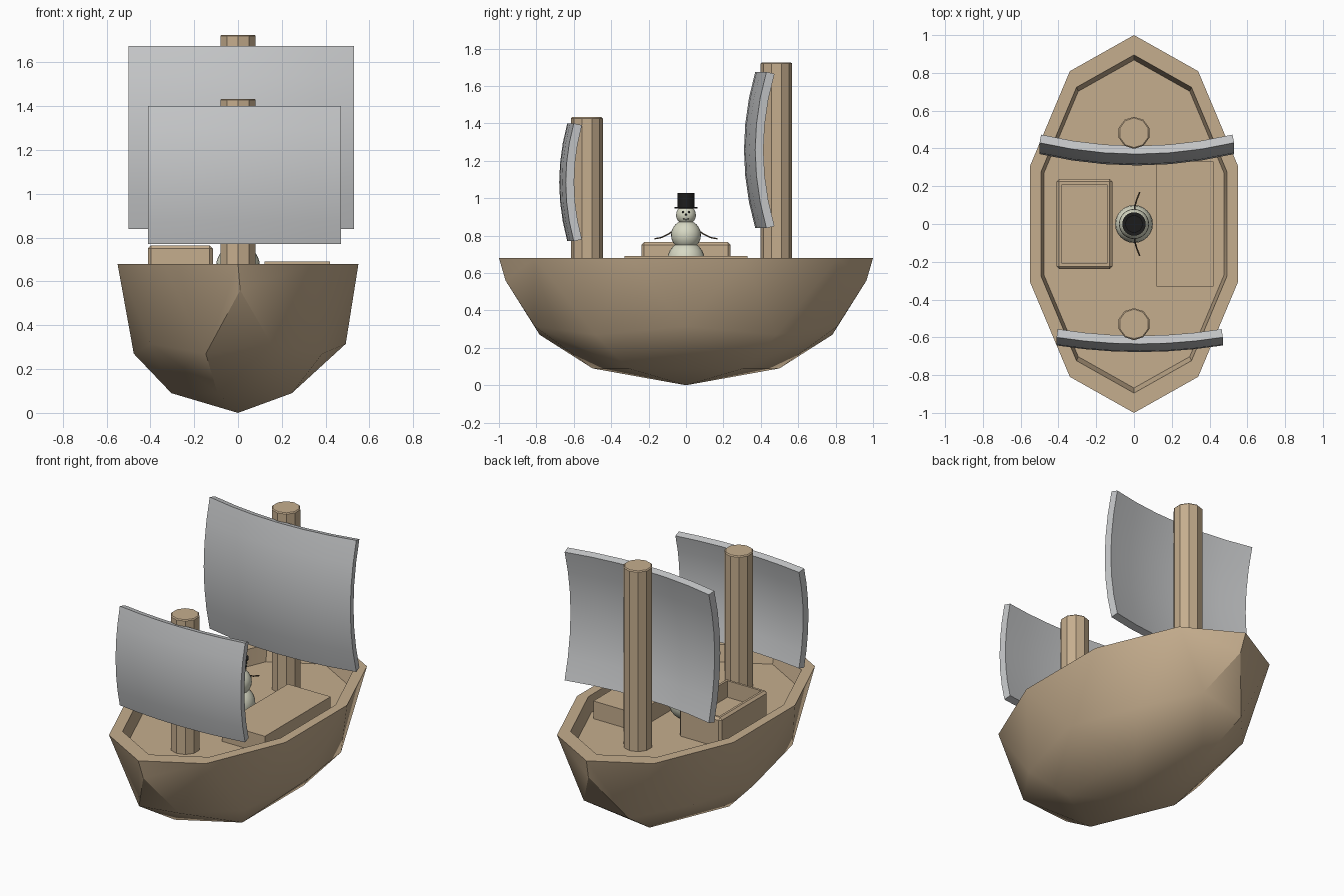
import bpy, bmesh, math
from mathutils import Vector, Matrix

cube = bpy.data.objects.get("Cube")
if cube:
    bpy.data.objects.remove(cube, do_unlink=True)


def material(name, rgb):
    m = bpy.data.materials.new(name)
    m.use_nodes = True
    m.diffuse_color = (*rgb, 1)
    m.node_tree.nodes["Principled BSDF"].inputs["Base Color"].default_value = (*rgb, 1)
    return m


WOOD = material("wood", (0.56, 0.42, 0.27))
CLOTH = material("sail cloth", (0.57, 0.58, 0.59))
SNOW = material("snow", (0.68, 0.69, 0.55))
BLACK = material("black", (0.012, 0.012, 0.012))
TWIG = material("twig", (0.10, 0.07, 0.04))
DECK = 0.58


def finish(name, bm, mat, angle=30):
    bmesh.ops.recalc_face_normals(bm, faces=bm.faces)
    me = bpy.data.meshes.new(name)
    bm.to_mesh(me)
    bm.free()
    me.materials.append(mat)
    me.shade_smooth()
    me.set_sharp_from_angle(angle=math.radians(angle))
    ob = bpy.data.objects.new(name, me)
    bpy.context.collection.objects.link(ob)
    return ob


def cylinder(name, mat, x, y, z0, z1, r, sides, bevel=0.0):
    bm = bmesh.new()
    bmesh.ops.create_cone(bm, cap_ends=True, segments=sides, radius1=r, radius2=r, depth=z1 - z0,
                          matrix=Matrix.Translation((x, y, (z0 + z1) / 2)))
    if bevel:
        top = [e for e in bm.edges if all(v.co.z > z1 - 1e-4 for v in e.verts)]
        bmesh.ops.bevel(bm, geom=top, offset=bevel, segments=1, affect='EDGES')
    return finish(name, bm, mat)


def ball(name, mat, centre, r, seg=24):
    bm = bmesh.new()
    bmesh.ops.create_uvsphere(bm, u_segments=seg, v_segments=seg // 2, radius=r,
                              matrix=Matrix.Translation(centre))
    return finish(name, bm, mat, 60)


def box(name, lo, hi, bevel=0.0, wall=0.0, floor=0.0):
    lo, hi = Vector(lo), Vector(hi)
    bm = bmesh.new()
    bmesh.ops.create_cube(bm, size=1, matrix=Matrix.Translation((lo + hi) / 2) @ Matrix.Diagonal((*(hi - lo), 1)))
    if bevel:
        edges = [e for e in bm.edges if max(v.co.z for v in e.verts) > hi.z - 1e-4]
        bmesh.ops.bevel(bm, geom=edges, offset=bevel, segments=1, affect='EDGES')
    if wall:
        # Hollow out the top
        top = max(bm.faces, key=lambda f: f.calc_center_median().z)
        bmesh.ops.inset_region(bm, faces=[top], thickness=wall)
        ext = bmesh.ops.extrude_discrete_faces(bm, faces=[top])["faces"][0]
        for v in ext.verts:
            v.co.z = floor
    return finish(name, bm, WOOD, 20)


# Hull: lower half of a coarse icosphere, then rim, inner wall and deck
bm = bmesh.new()
bmesh.ops.create_icosphere(bm, subdivisions=2, radius=1)
bmesh.ops.delete(bm, geom=[v for v in bm.verts if v.co.z > 0.05], context='VERTS')
LEVELS = ((-1, 0.0, 1), (-0.851, 0.09, 1), (-0.526, 0.315, 1), (-0.447, 0.27, 0.92), (0, 0.68, 1))
for v in bm.verts:
    _, z, s = min(LEVELS, key=lambda l: abs(l[0] - v.co.z))
    v.co = (v.co.x * 0.578 * s, v.co.y * s, z)
# Upright stem at bow and stern
for side in (-1, 1):
    tip = min(bm.verts, key=lambda v: (v.co - Vector((0, side, 0.68))).length)
    edge = next(e for e in tip.link_edges if abs(e.other_vert(tip).co.z - 0.315) < 0.01)
    _, stem = bmesh.utils.edge_split(edge, tip, 0.32)
    stem.co = (0.01, side * 0.965, 0.56)
bmesh.ops.triangulate(bm, faces=bm.faces)
ring = sorted((v for v in bm.verts if v.co.z > 0.67), key=lambda v: math.atan2(v.co.y, v.co.x))
for scale, z in ((0.895, 0.68), (0.87, DECK)):
    new = [bm.verts.new((v.co.x / math.hypot(1, 0) * scale, v.co.y * scale, z)) for v in ring] \
        if z > DECK else [bm.verts.new((v.co.x * 0.97, v.co.y * 0.97, z)) for v in ring]
    n = len(ring)
    for i in range(n):
        j = (i + 1) % n
        bm.faces.new((ring[i], ring[j], new[j], new[i]))
    ring = new
bm.faces.new(ring)
finish("hull", bm, WOOD)

# Masts
cylinder("front_mast", WOOD, 0, -0.53, DECK, 1.433, 0.085, 10, 0.006)
cylinder("rear_mast", WOOD, 0, 0.483, DECK, 1.725, 0.085, 10, 0.006)


# Sails billowing towards the bow
def sail(name, x0, x1, z0, z1, y, sag_x, sag_z):
    bm = bmesh.new()
    bmesh.ops.create_grid(bm, x_segments=6, y_segments=6, size=1)
    for v in bm.verts:
        u, w = v.co.x, v.co.y
        v.co = (x0 + (x1 - x0) * (u + 1) / 2,
                y - sag_x * (1 - u * u) - sag_z * (1 - w * w),
                z0 + (z1 - z0) * (w + 1) / 2)
    for f in bm.faces:
        f.normal_update()
    ob = finish(name, bm, CLOTH, 40)
    if ob.data.polygons[0].normal.y > 0:
        ob.data.flip_normals()
    mod = ob.modifiers.new("thickness", 'SOLIDIFY')
    mod.thickness = 0.045
    mod.offset = -1
    # Keep the rim edges crisp
    split = ob.modifiers.new("crisp_edges", 'EDGE_SPLIT')
    split.split_angle = math.radians(40)


sail("front_sail", -0.41, 0.47, 0.77, 1.40, -0.60, 0.035, 0.043)
sail("rear_sail", -0.50, 0.53, 0.84, 1.675, 0.43, 0.06, 0.06)

# Deck boxes
box("open_crate", (-0.41, -0.238, DECK), (-0.115, 0.238, 0.765), 0.014, 0.02, 0.66)
box("deck_hatch", (0.12, -0.33, DECK), (0.42, 0.33, 0.692))

# Snowman facing +x
ball("snowman_base", SNOW, (0, 0, 0.67), 0.1)
ball("snowman_torso", SNOW, (0, 0, 0.803), 0.08)
ball("snowman_head", SNOW, (0, 0, 0.91), 0.053)
cylinder("hat_brim", BLACK, 0, 0, 0.946, 0.954, 0.062, 24)
cylinder("hat_crown", BLACK, 0, 0, 0.95, 1.028, 0.046, 24)
for side, label in ((1, "left"), (-1, "right")):
    ball("eye_" + label, BLACK, (0.047, side * 0.017, 0.926), 0.006, 10)
    ball("mouth_" + label, BLACK, (0.047, side * 0.012, 0.889), 0.004, 10)
ball("nose", BLACK, (0.053, 0, 0.912), 0.006, 10)
ball("mouth_middle", BLACK, (0.047, 0, 0.885), 0.004, 10)

# Bent twig arms
for side, label in ((1, "left"), (-1, "right")):
    cu = bpy.data.curves.new("arm_" + label, 'CURVE')
    cu.dimensions = '3D'
    cu.bevel_depth = 0.004
    cu.bevel_resolution = 1
    sp = cu.splines.new('POLY')
    pts = ((0, 0.06, 0.83), (0.005, 0.095, 0.808), (0.015, 0.13, 0.79), (0.03, 0.168, 0.783))
    sp.points.add(len(pts) - 1)
    for p, (x, y, z) in zip(sp.points, pts):
        p.co = (x, y * side, z, 1)
    cu.materials.append(TWIG)
    bpy.context.collection.objects.link(bpy.data.objects.new("arm_" + label, cu))
